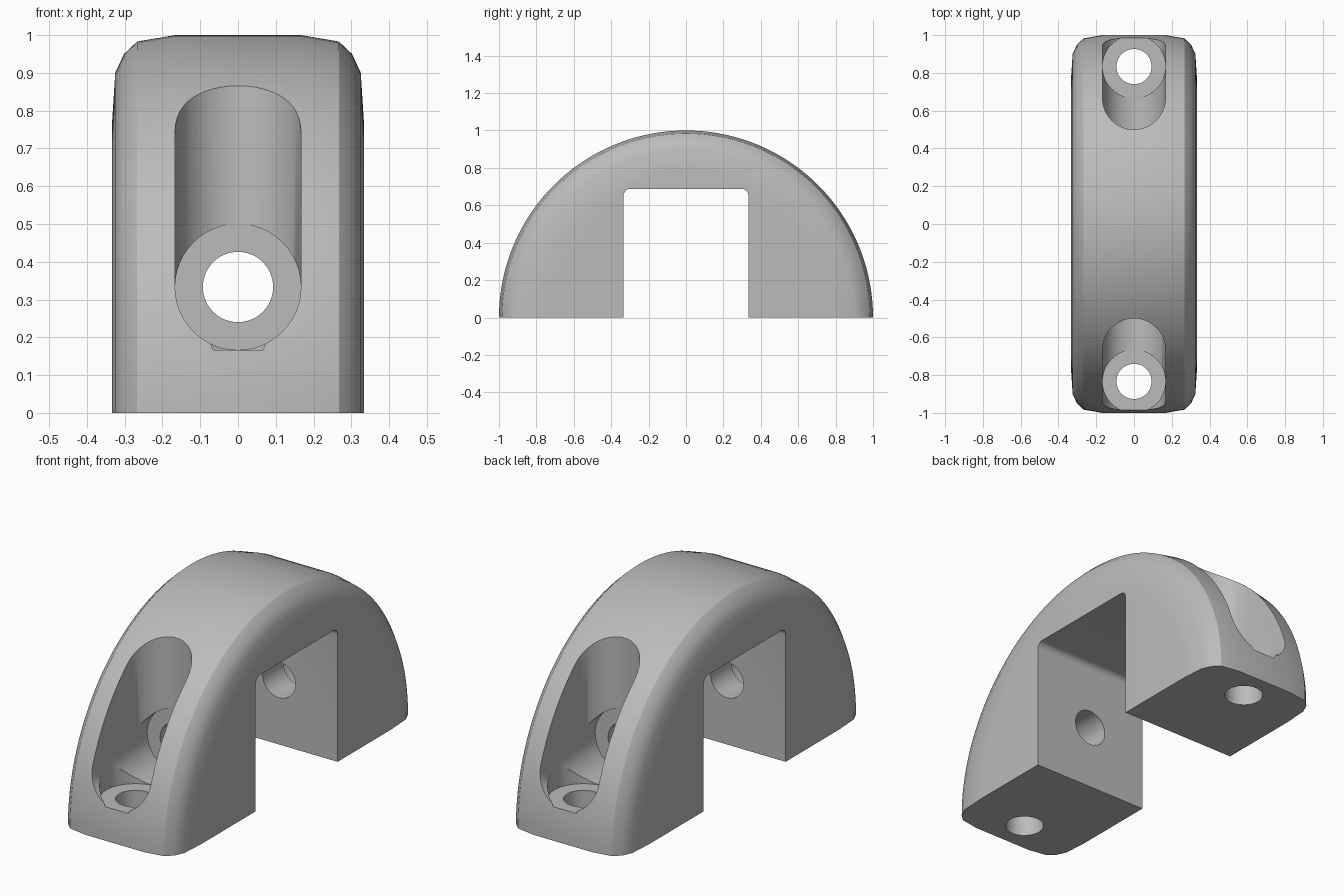
import bpy, bmesh
from math import sin, cos, pi, radians
from mathutils import Vector

cube = bpy.data.objects.get("Cube")
if cube:
    bpy.data.objects.remove(cube, do_unlink=True)

HALF_WIDTH = 1 / 3
BORE = 1 / 6        # counterbore radius and grid unit of the layout
HOLE = 0.093        # screw hole radius

grey = bpy.data.materials.new("plain grey")
grey.use_nodes = True
COLOUR = (0.5, 0.5, 0.5, 1)
grey.diffuse_color = COLOUR
grey.node_tree.nodes["Principled BSDF"].inputs["Base Color"].default_value = COLOUR


def finish(bm, name):
    bmesh.ops.recalc_face_normals(bm, faces=bm.faces[:])
    mesh = bpy.data.meshes.new(name)
    bm.to_mesh(mesh)
    bm.free()
    mesh.materials.append(grey)
    obj = bpy.data.objects.new(name, mesh)
    bpy.context.collection.objects.link(obj)
    return obj


def arc(cu, cv, radius, start, end, steps):
    return [(cu + radius * cos(start + (end - start) * i / steps),
             cv + radius * sin(start + (end - start) * i / steps))
            for i in range(steps + 1)]


def prism(name, outline, axis, lo, hi):
    """Extrude a 2D outline along an axis; the outline lies in the other two axes."""
    place = {"x": lambda u, v, w: (w, u, v),
             "y": lambda u, v, w: (u, w, v),
             "z": lambda u, v, w: (u, v, w)}[axis]
    bm = bmesh.new()
    face = bm.faces.new([bm.verts.new(place(u, v, lo)) for u, v in outline])
    new = bmesh.ops.extrude_face_region(bm, geom=[face])["geom"]
    bmesh.ops.translate(bm, vec=Vector(place(0, 0, hi - lo)),
                        verts=[g for g in new if isinstance(g, bmesh.types.BMVert)])
    return finish(bm, name)


def rod(name, centre, radius, axis, lo, hi):
    return prism(name, arc(*centre, radius, 0, 2 * pi, 48)[:-1], axis, lo, hi)


def cut(target, cutter):
    mod = target.modifiers.new("cut", "BOOLEAN")
    mod.operation, mod.solver, mod.object = "DIFFERENCE", "EXACT", cutter
    bpy.context.view_layer.objects.active = target
    bpy.ops.object.modifier_apply(modifier=mod.name)
    bpy.data.objects.remove(cutter, do_unlink=True)


# Half-round body: a soft-edged rim profile swept over the arch
rim = [(HALF_WIDTH, 0.77), (0.325, 0.9), (0.302, 0.95), (0.267, 0.983), (0.167, 1.0)]
rim += [(-x, r) for x, r in reversed(rim)]
bm = bmesh.new()
STEPS = 72
rings = [[bm.verts.new((x, -r * cos(pi * i / STEPS), r * sin(pi * i / STEPS)))
          for x, r in rim] for i in range(STEPS + 1)]
for a, b in zip(rings, rings[1:]):
    for j in range(len(rim) - 1):
        bm.faces.new((a[j], a[j + 1], b[j + 1], b[j]))
bm.faces.new([ring[0] for ring in rings])
bm.faces.new([ring[-1] for ring in rings])
bm.faces.new(rings[0] + rings[-1][::-1])
body = finish(bm, "arch_bracket")

# Central opening with small rounded upper corners
top, r = 0.688, 0.035
opening = [(-HALF_WIDTH, -0.2), (HALF_WIDTH, -0.2)]
opening += arc(HALF_WIDTH - r, top - r, r, 0, pi / 2, 6)
opening += arc(r - HALF_WIDTH, top - r, r, pi / 2, pi, 6)
cut(body, prism("opening_cutter", opening, "x", -0.5, 0.5))

# Screw pockets on the front and back feet
for side in (-1, 1):
    floor_y, wall_y = side * 5 * BORE, side * 3 * BORE
    # round-ended slot running up through the dome
    slot = arc(0, side * 4 * BORE, BORE, 0, -side * pi, 24)
    slot += [(-BORE, side * 1.2), (BORE, side * 1.2)]
    cut(body, prism("slot_cutter", slot, "z", 2 * BORE, 1.2))
    # counterbores onto the wall seat and the floor seat
    cut(body, rod("wall_bore_cutter", (0, 2 * BORE), BORE, "y", wall_y, side * 1.2))
    cut(body, rod("floor_bore_cutter", (0, floor_y), BORE, "z", BORE, 0.8))
    # screw holes
    cut(body, rod("wall_hole_cutter", (0, 2 * BORE), HOLE, "y", side * 0.2, side * 0.7))
    cut(body, rod("floor_hole_cutter", (0, floor_y), HOLE, "z", -0.2, 0.4))

# Smooth curved faces, crisp cut edges
bpy.ops.object.select_all(action="DESELECT")
body.select_set(True)
bpy.context.view_layer.objects.active = body
bpy.ops.object.shade_smooth_by_angle(angle=radians(30))
